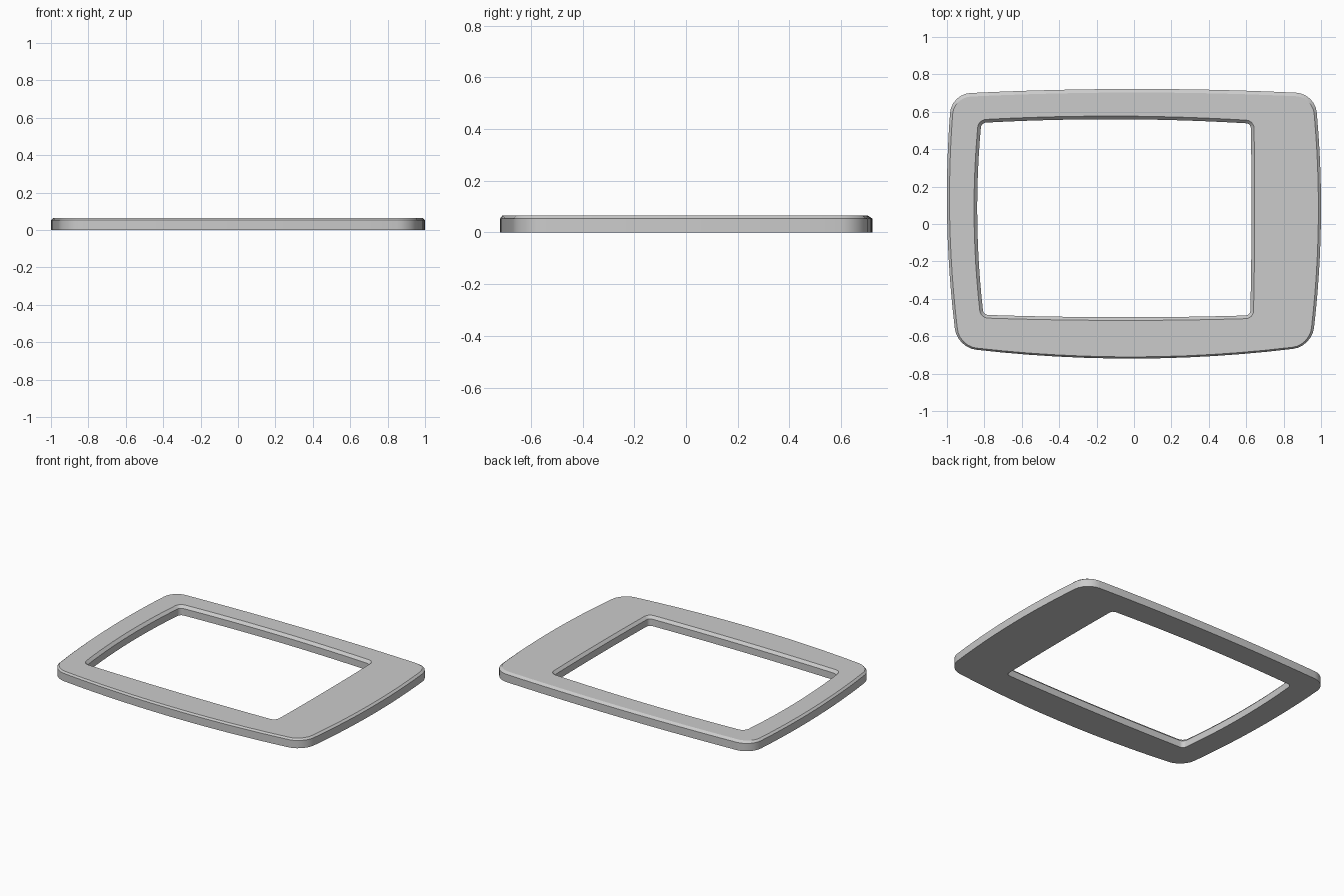
import bpy, bmesh
from mathutils import Vector

if "Cube" in bpy.data.objects:
    bpy.data.objects.remove(bpy.data.objects["Cube"])

SIDE, CORNER = 12, 6


def outline(corners, bulges, trim):
    """Counter-clockwise rounded four-sided loop with bowed sides."""
    sides = []
    for i in range(4):
        a, b = Vector(corners[i]), Vector(corners[(i + 1) % 4])
        d = b - a
        out = Vector((d.y, -d.x)).normalized()
        t0 = trim / d.length
        pts = []
        for k in range(SIDE + 1):
            t = t0 + (1 - 2 * t0) * k / SIDE
            pts.append(a + d * t + out * bulges[i] * 4 * t * (1 - t))
        sides.append(pts)
    loop = []
    for i in range(4):
        loop += sides[i]
        p, q = sides[i][-1], sides[(i + 1) % 4][0]
        # the corner control point is where the two side ends' tangents meet
        u = (p - sides[i][-2]).normalized()
        v = (q - sides[(i + 1) % 4][1]).normalized()
        w = q - p
        c = p + u * ((w.x * v.y - w.y * v.x) / (u.x * v.y - u.y * v.x))
        for k in range(1, CORNER):
            t = k / CORNER
            f, g, h = (1 - t) ** 2, 1.414 * t * (1 - t), t * t
            loop.append((p * f + c * g + q * h) / (f + g + h))
    return loop


def inset(loop, dist, dy=0.0):
    n = len(loop)
    res = []
    for i, p in enumerate(loop):
        d = (loop[(i + 1) % n] - loop[i - 1]).normalized()
        res.append(p + Vector((-d.y, d.x)) * dist + Vector((0, dy)))
    return res


# Outer edge and window edge, corners from front left, counter-clockwise
outer = outline([(-0.945, -0.66), (0.95, -0.655), (0.967, 0.697), (-0.975, 0.695)],
                [0.062, 0.041, 0.026, 0.039], 0.1)
window = outline([(-0.82, -0.502), (0.638, -0.505), (0.641, 0.553), (-0.832, 0.557)],
                 [0.012, 0.006, 0.022, 0.029], 0.04)
window_low = inset(window, 0.017)

# Cross-section rings: outer wall, outer chamfer, top, window chamfer, window wall
rings = [(outer, 0), (outer, 0.053), (inset(outer, 0.014, -0.005), 0.065),
         (window, 0.065), (window_low, 0.047), (window_low, 0)]

bm = bmesh.new()
verts = [[bm.verts.new((p.x, p.y, z)) for p in loop] for loop, z in rings]
n = len(outer)
for r in range(len(rings)):
    a, b = verts[r], verts[(r + 1) % len(rings)]
    for i in range(n):
        j = (i + 1) % n
        bm.faces.new((a[i], a[j], b[j], b[i]))
bmesh.ops.recalc_face_normals(bm, faces=bm.faces)
mesh = bpy.data.meshes.new("bezel_frame")
bm.to_mesh(mesh)
bm.free()
frame = bpy.data.objects.new("bezel_frame", mesh)
bpy.context.collection.objects.link(frame)

# Smooth the bowed walls, keep the chamfer edges crisp
bpy.context.view_layer.objects.active = frame
frame.select_set(True)
bpy.ops.object.shade_smooth_by_angle(angle=0.45)
